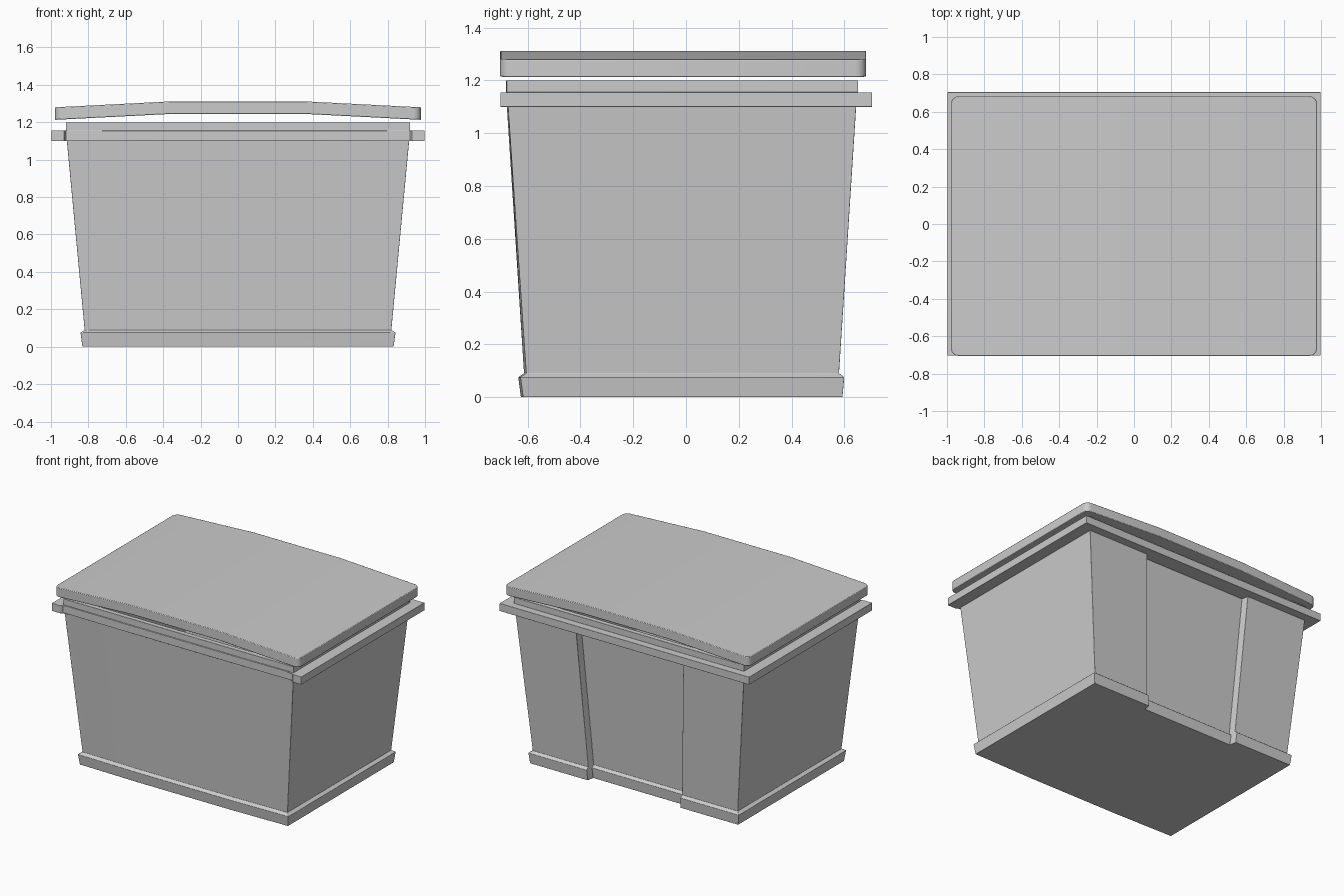
import bpy, bmesh

if "Cube" in bpy.data.objects:
    bpy.data.objects.remove(bpy.data.objects["Cube"])


def finish(bm, name, bevel):
    bmesh.ops.recalc_face_normals(bm, faces=bm.faces)
    mesh = bpy.data.meshes.new(name)
    bm.to_mesh(mesh)
    bm.free()
    ob = bpy.data.objects.new(name, mesh)
    bpy.context.collection.objects.link(ob)
    mod = ob.modifiers.new("soft_edges", 'BEVEL')
    mod.width = bevel
    mod.segments = 2
    mod.limit_method = 'ANGLE'
    bpy.ops.object.select_all(action='DESELECT')
    bpy.context.view_layer.objects.active = ob
    ob.select_set(True)
    bpy.ops.object.shade_smooth_by_angle()
    return ob


def outline(x, front, back, depth, rx, bow, ear):
    """Half outline from front to back, mirrored. depth: rear recess, ear: front step of the rim."""
    ix = 0.92 if ear else x * 0.93
    half = [(rx, front + ear - bow), (ix, front + ear)]
    if ear:
        half.append((ix + 0.01, front))
    else:
        half.append((x * 0.965, front))
    half += [(x, front), (x, back), (rx, back), (rx - 0.008, back - depth)]
    return half + [(-px, py) for px, py in reversed(half)]


# Bin: outer wall with plinth and rim, then the hollow inside
# z, half width, front y, back y, recess depth, recess half width, bow, ear
layers = [
    (0.00, 0.832, -0.618, 0.593, 0.05, 0.37, 0.008, 0),
    (0.075, 0.842, -0.628, 0.600, 0.05, 0.375, 0.008, 0),
    (0.09, 0.820, -0.606, 0.580, 0.05, 0.375, 0.008, 0),
    (1.10, 0.915, -0.675, 0.645, 0.05, 0.43, 0.004, 0),
    (1.10, 0.998, -0.703, 0.705, 0, 0.43, 0.004, 0.018),
    (1.155, 0.998, -0.703, 0.705, 0, 0.43, 0.004, 0.018),
    (1.155, 0.920, -0.680, 0.652, 0, 0.43, 0.002, 0),
    (1.20, 0.920, -0.680, 0.652, 0, 0.43, 0.002, 0),
    (1.20, 0.885, -0.645, 0.617, 0, 0.43, 0.002, 0),
    (1.10, 0.880, -0.640, 0.610, 0.05, 0.43, 0.004, 0),
    (0.05, 0.785, -0.570, 0.545, 0.05, 0.37, 0.008, 0),
]
bm = bmesh.new()
rings = [[bm.verts.new((x, y, l[0])) for x, y in outline(*l[1:])] for l in layers]
n = len(rings[0])
for a, b in zip(rings, rings[1:]):
    for i in range(n):
        j = (i + 1) % n
        bm.faces.new((a[i], a[j], b[j], b[i]))
bm.faces.new(rings[0])
bm.faces.new(rings[-1])
finish(bm, "bin_body", 0.006)

# Lid: slightly peaked slab with rounded corners
profile = [(-0.978, 1.213), (-0.35, 1.245), (0.35, 1.245), (0.978, 1.213),
           (0.978, 1.28), (0.35, 1.312), (-0.35, 1.312), (-0.978, 1.28)]
bm = bmesh.new()
ends = [[bm.verts.new((x, y, z)) for x, z in profile] for y in (-0.705, 0.683)]
f, b = ends
for i in range(8):
    j = (i + 1) % 8
    bm.faces.new((f[i], f[j], b[j], b[i]))
for e in ends:
    for q in ((0, 1, 6, 7), (1, 2, 5, 6), (2, 3, 4, 5)):
        bm.faces.new([e[k] for k in q])
corners = [e for e in bm.edges
           if abs(e.verts[0].co.x) > 0.9 and abs(e.verts[0].co.x - e.verts[1].co.x) < 1e-4
           and abs(e.verts[0].co.y - e.verts[1].co.y) < 1e-4]
bmesh.ops.bevel(bm, geom=corners, offset=0.04, segments=4, profile=0.5, affect='EDGES')
finish(bm, "lid", 0.004)
